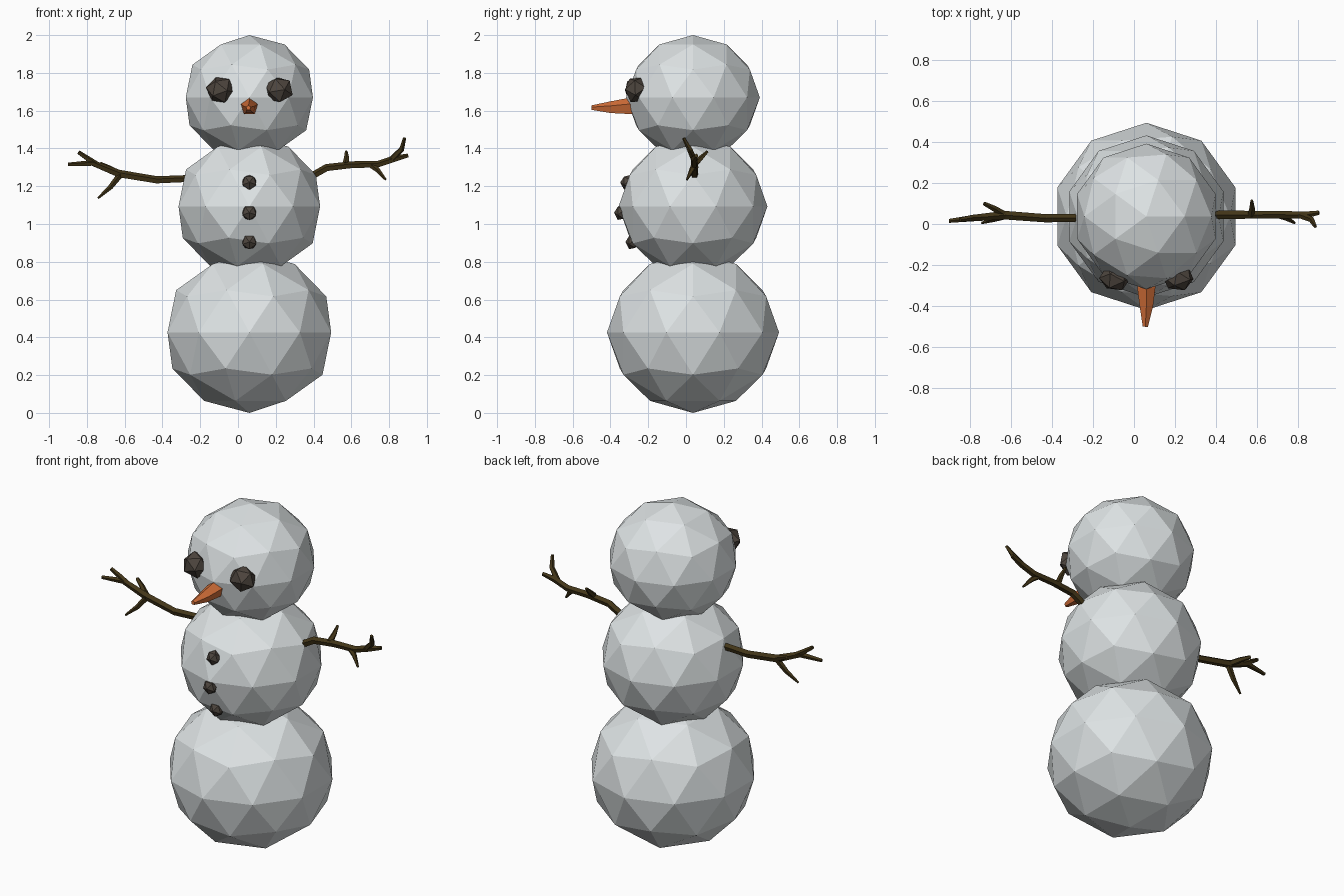
import bpy, bmesh, math
from mathutils import Vector, Matrix, Euler

if "Cube" in bpy.data.objects:
    bpy.data.objects.remove(bpy.data.objects["Cube"])


def material(name, rgb):
    m = bpy.data.materials.new(name)
    m.diffuse_color = (*rgb, 1)
    m.use_nodes = True
    m.node_tree.nodes["Principled BSDF"].inputs["Base Color"].default_value = m.diffuse_color
    return m


SNOW = material("snow white", (0.73, 0.77, 0.78))
COAL = material("coal", (0.075, 0.06, 0.048))
BARK = material("dark bark", (0.055, 0.036, 0.009))
ORANGE = material("carrot orange", (0.66, 0.16, 0.04))


def finish(bm, name, mat):
    bmesh.ops.recalc_face_normals(bm, faces=bm.faces)
    me = bpy.data.meshes.new(name)
    bm.to_mesh(me)
    bm.free()
    me.materials.append(mat)
    ob = bpy.data.objects.new(name, me)
    bpy.context.collection.objects.link(ob)
    return ob


def ball(name, loc, size, subdiv, mat, rot=(0, 0, 0)):
    """Faceted ball: rotated first, then scaled along the world axes."""
    bm = bmesh.new()
    m = (Matrix.Translation(loc) @ Matrix.Diagonal((*size, 1))
         @ Euler([math.radians(a) for a in rot]).to_matrix().to_4x4())
    bmesh.ops.create_icosphere(bm, subdivisions=subdiv, radius=1, matrix=m)
    return finish(bm, name, mat)


def tube(bm, pts, radii, sides=5):
    """Tapered faceted tube with closed ends along a path."""
    pts = [Vector(p) for p in pts]
    rings = []
    for i, (p, r) in enumerate(zip(pts, radii)):
        d = pts[min(i + 1, len(pts) - 1)] - pts[max(i - 1, 0)]
        q = d.to_track_quat('Z', 'Y')
        rings.append([bm.verts.new(p + q @ Vector((r * math.sin(math.tau * k / sides),
                                                   r * math.cos(math.tau * k / sides), 0)))
                      for k in range(sides)])
    for a, b in zip(rings, rings[1:]):
        for k in range(sides):
            n = (k + 1) % sides
            bm.faces.new((a[k], a[n], b[n], b[k]))
    bm.faces.new(rings[0][::-1])
    bm.faces.new(rings[-1])


# Three stacked snowballs, slightly flattened
for name, z, r, h in (("bottom_snowball", 0.426, 0.4555, 0.426),
                      ("middle_snowball", 1.093, 0.394, 0.372),
                      ("head", 1.67, 0.354, 0.33)):
    ball(name, (0.06, 0.037, z), (r, r, h), 2, SNOW)

# Coal eyes
ball("left_eye", (-0.093, -0.262, 1.71), (0.078, 0.068, 0.074), 1, COAL, (20, 35, 10))
ball("right_eye", (0.215, -0.262, 1.71), (0.080, 0.066, 0.074), 1, COAL, (-25, 15, 40))

# Coal buttons, flat point facing forward
for i, (y, z) in enumerate(((-0.312, 1.22), (-0.345, 1.06), (-0.285, 0.905))):
    ball(f"button_{i + 1}", (0.06, y, z), (0.043, 0.036, 0.043), 1, COAL, (90, 18, 0))

# Carrot nose
bm = bmesh.new()
tube(bm, [(0.06, -0.24, 1.62), (0.06, -0.31, 1.62), (0.06, -0.40, 1.615), (0.055, -0.50, 1.615)],
     [0.05, 0.046, 0.034, 0.013])
finish(bm, "nose", ORANGE)

# Stick arms: a main branch and its twigs
ARMS = {
    "left_arm": [
        ([(-0.24, 0.03, 1.24), (-0.43, 0.028, 1.232), (-0.63, 0.043, 1.265),
          (-0.77, 0.03, 1.322), (-0.90, 0.015, 1.315)], [0.02, 0.021, 0.022, 0.017, 0.01]),
        ([(-0.74, 0.033, 1.31), (-0.79, 0.03, 1.342), (-0.845, 0.02, 1.38)], [0.016, 0.015, 0.011]),
        ([(-0.62, 0.042, 1.265), (-0.675, 0.025, 1.195), (-0.74, 0.005, 1.137)], [0.018, 0.014, 0.006]),
        ([(-0.63, 0.045, 1.265), (-0.68, 0.075, 1.295), (-0.73, 0.1, 1.32)], [0.018, 0.015, 0.01]),
    ],
    "right_arm": [
        ([(0.36, 0.045, 1.235), (0.47, 0.045, 1.297), (0.60, 0.045, 1.312),
          (0.74, 0.045, 1.315), (0.83, 0.043, 1.345), (0.90, 0.055, 1.362)],
         [0.02, 0.021, 0.02, 0.019, 0.018, 0.011]),
        ([(0.81, 0.043, 1.34), (0.865, 0.02, 1.395), (0.882, -0.012, 1.455)], [0.017, 0.015, 0.009]),
        ([(0.70, 0.045, 1.315), (0.74, 0.03, 1.285), (0.782, 0.005, 1.235)], [0.017, 0.014, 0.006]),
        ([(0.57, 0.045, 1.315), (0.575, 0.08, 1.35), (0.573, 0.115, 1.385)], [0.018, 0.014, 0.007]),
    ],
}
for name, branches in ARMS.items():
    bm = bmesh.new()
    for pts, radii in branches:
        tube(bm, pts, radii)
    finish(bm, name, BARK)
